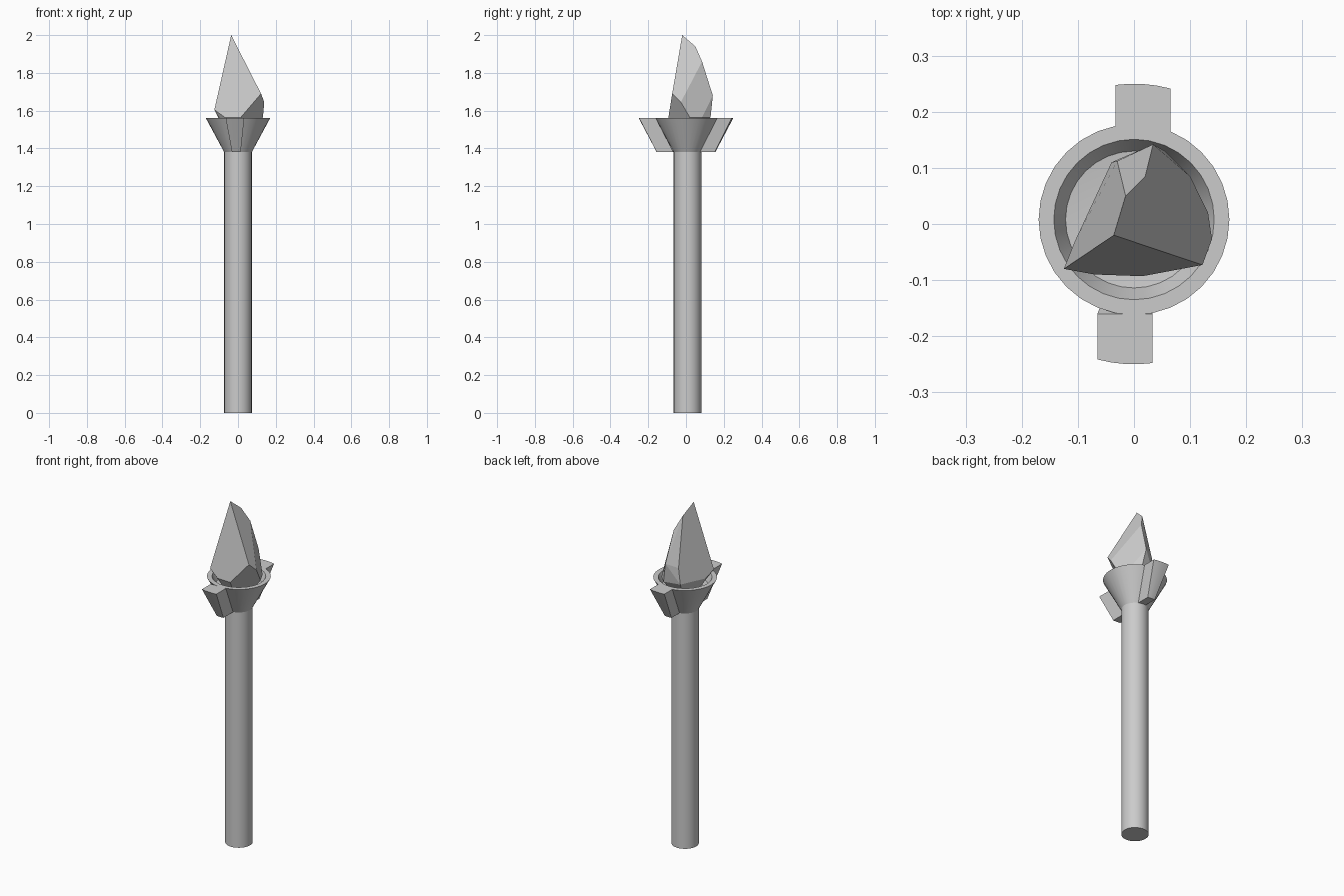
import bpy, bmesh, math
from mathutils import Vector

if "Cube" in bpy.data.objects:
    bpy.data.objects.remove(bpy.data.objects["Cube"])

CY = 0.008   # axis of shaft and cup
N = 32


def finish(name, bm, smooth=None):
    bmesh.ops.recalc_face_normals(bm, faces=bm.faces[:])
    me = bpy.data.meshes.new(name)
    bm.to_mesh(me)
    bm.free()
    ob = bpy.data.objects.new(name, me)
    bpy.context.collection.objects.link(ob)
    if smooth:
        bpy.ops.object.select_all(action='DESELECT')
        ob.select_set(True)
        bpy.context.view_layer.objects.active = ob
        bpy.ops.object.shade_smooth_by_angle(angle=math.radians(smooth))
    return ob


def lathe(name, profile):
    """Revolve (radius, z) points around the shaft axis; r = 0 closes to a pole."""
    bm = bmesh.new()
    vs = [bm.verts.new((r, CY, z)) for r, z in profile]
    es = [bm.edges.new(p) for p in zip(vs, vs[1:])]
    bmesh.ops.spin(bm, geom=vs + es, cent=(0, CY, 0), axis=(0, 0, 1),
                   angle=math.tau, steps=N, use_merge=False)
    bmesh.ops.remove_doubles(bm, verts=bm.verts[:], dist=1e-4)
    return finish(name, bm, 40)


# straight shaft
lathe("shaft", [(0, 0), (0.073, 0), (0.073, 1.39)])

# flared cup with a thick rim and a shallow floor
lathe("cup", [(0.073, 1.38), (0.17, 1.56), (0.143, 1.56), (0.122, 1.515), (0, 1.50)])


# two flared prongs, the second turned half a circle from the first
def prong(name, sign):
    bm = bmesh.new()
    rows = []
    # outer radius, inner y, x limits, height
    for ro, yi, xa, xb, z in ((0.155, -0.066, -0.032, 0.014, 1.38),
                              (0.25, -0.16, -0.065, 0.033, 1.56)):
        xs = [xa + (xb - xa) * i / 4 for i in range(5)]
        outer = [(x, -math.sqrt(ro * ro - x * x), z) for x in xs]
        ring = outer + [(xb, yi, z), (xa, yi, z)]
        rows.append([bm.verts.new((sign * x, sign * y, zz)) for x, y, zz in ring])
    n = len(rows[0])
    for i in range(n):
        j = (i + 1) % n
        bm.faces.new((rows[0][i], rows[0][j], rows[1][j], rows[1][i]))
    bm.faces.new(rows[0])
    bm.faces.new(rows[1])
    finish(name, bm, 40)


prong("front_prong", 1)
prong("back_prong", -1)

# faceted crystal: convex hull of its corner points
corners = [
    (-0.036, -0.02, 2.0), (-0.015, 0.05, 1.94), (0.02, 0.085, 1.86),
    (0.034, 0.142, 1.68), (-0.125, -0.08, 1.605), (0.122, -0.073, 1.69),
    (0.139, -0.027, 1.645), (-0.03, 0.112, 1.66),
]
base = [(-0.07, -0.09), (0.015, -0.093), (0.132, 0.02), (0.10, 0.085),
        (0.055, 0.13), (-0.04, 0.11), (-0.105, -0.03)]
bm = bmesh.new()
for c in corners:
    bm.verts.new(c)
for x, y in base:
    bm.verts.new((x, y, 1.565))
    bm.verts.new((x * 0.6, y * 0.6, 1.49))
res = bmesh.ops.convex_hull(bm, input=bm.verts[:])
loose = [v for v in bm.verts if not v.link_faces]
bmesh.ops.delete(bm, geom=loose, context='VERTS')
bmesh.ops.dissolve_limit(bm, angle_limit=math.radians(6),
                         verts=bm.verts[:], edges=bm.edges[:])
finish("crystal", bm)
